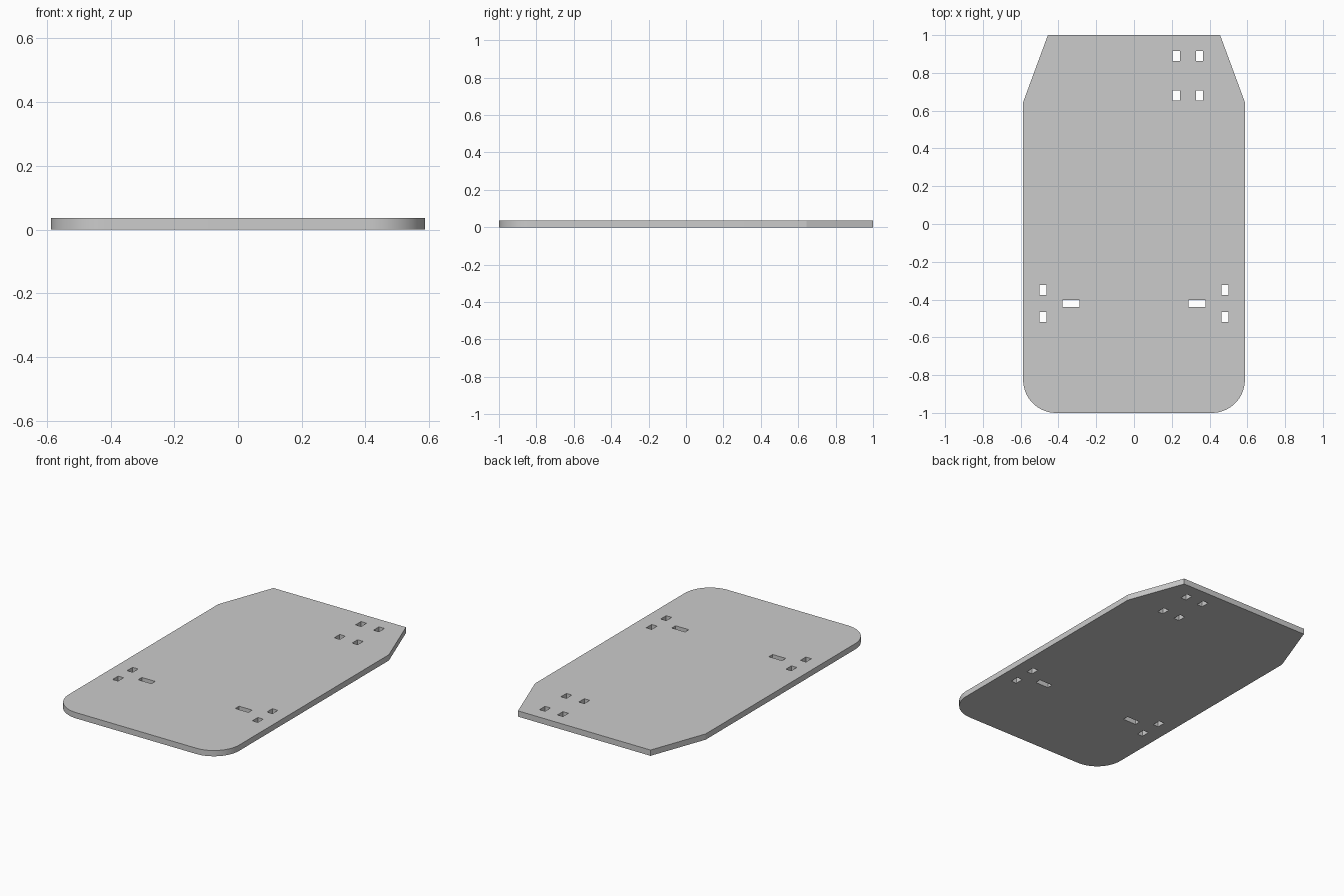
import bpy, bmesh, math

if "Cube" in bpy.data.objects:
    bpy.data.objects.remove(bpy.data.objects["Cube"])

THICK = 0.036
HALF_W = 0.587
RADIUS = 0.175

bm = bmesh.new()


def loop(points):
    vs = [bm.verts.new((x, y, 0)) for x, y in points]
    for a, b in zip(vs, vs[1:] + vs[:1]):
        bm.edges.new((a, b))


def slot(cx, cy, w, h):
    loop([(cx + sx * w / 2, cy + sy * h / 2)
          for sx, sy in ((-1, -1), (1, -1), (1, 1), (-1, 1))])


# Outline: right half with rounded front corner and tapered back, then mirrored
right = []
STEPS = 16
for i in range(STEPS + 1):
    a = -math.pi / 2 + math.pi / 2 * i / STEPS
    right.append((HALF_W - RADIUS + RADIUS * math.cos(a), -1 + RADIUS + RADIUS * math.sin(a)))
right += [(HALF_W, 0.645), (0.456, 1.0)]
loop(right + [(-x, y) for x, y in reversed(right)])

# Back mounting holes (right side only)
for x in (0.224, 0.347):
    for y in (0.68, 0.89):
        slot(x, y, 0.038, 0.054)

# Front mounting holes and slots on both sides
for s in (-1, 1):
    for y in (-0.349, -0.492):
        slot(s * 0.481, y, 0.038, 0.054)
    slot(s * 0.334, -0.421, 0.091, 0.037)

# Fill the flat profile and extrude it to a plate
bmesh.ops.triangle_fill(bm, use_beauty=True, use_dissolve=False, edges=bm.edges[:], normal=(0, 0, 1))
res = bmesh.ops.extrude_face_region(bm, geom=bm.faces[:], use_keep_orig=True)
top = [g for g in res["geom"] if isinstance(g, bmesh.types.BMVert)]
bmesh.ops.translate(bm, vec=(0, 0, THICK), verts=top)
bmesh.ops.recalc_face_normals(bm, faces=bm.faces[:])

mesh = bpy.data.meshes.new("base_plate")
bm.to_mesh(mesh)
bm.free()
plate = bpy.data.objects.new("base_plate", mesh)
bpy.context.collection.objects.link(plate)
bpy.context.view_layer.objects.active = plate
plate.select_set(True)
bpy.ops.object.shade_smooth_by_angle(angle=math.radians(15))
